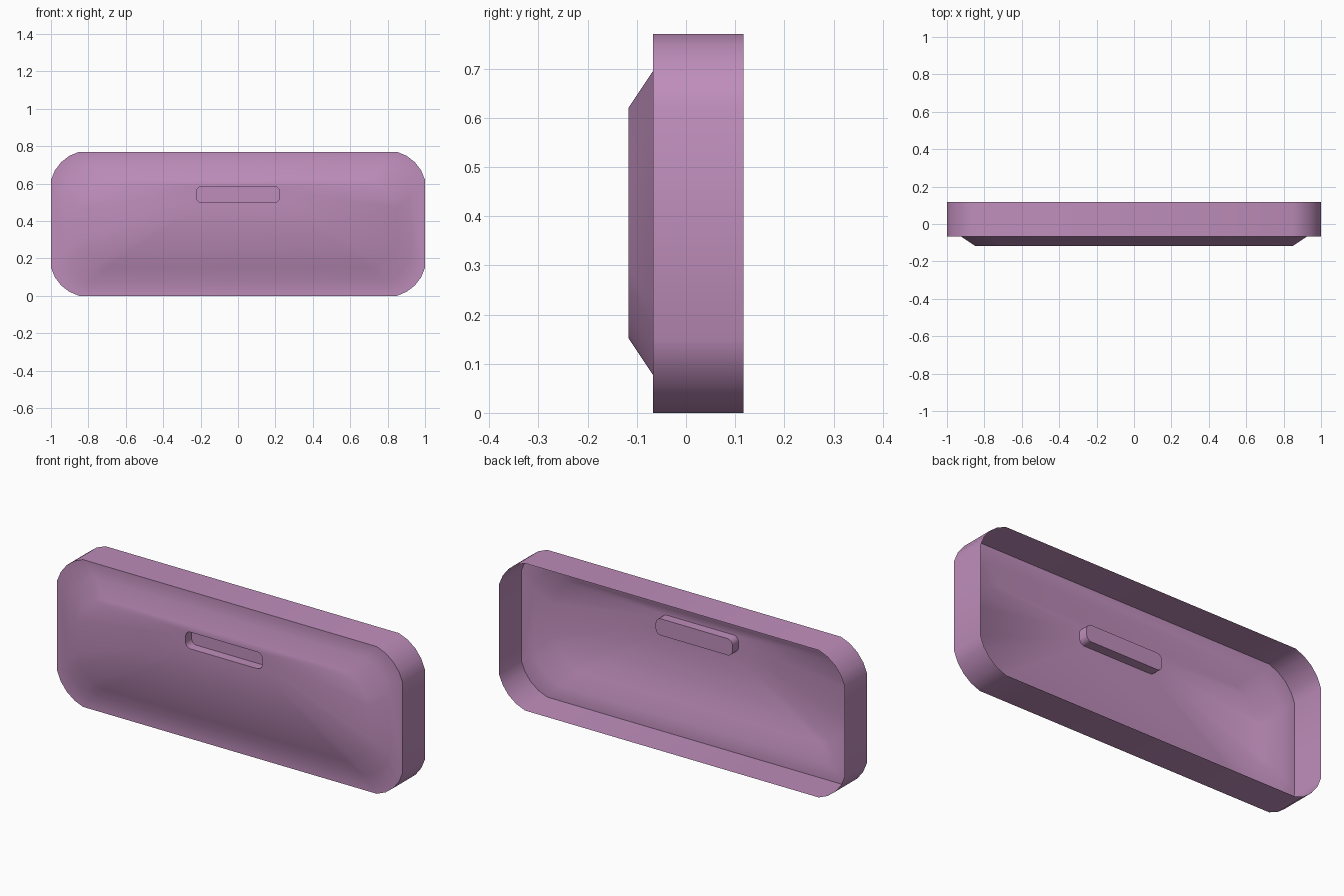
import bpy, bmesh, math
from mathutils import Vector

if "Cube" in bpy.data.objects:
    bpy.data.objects.remove(bpy.data.objects["Cube"])

SEG = 4  # segments per rounded corner


def outline(hx, z0, z1, cut, sweep):
    """Rectangle in XZ with arc corners: each cuts `cut` off both sides, arc spans `sweep` degrees."""
    a = math.radians(sweep) / 2
    r = cut / math.sqrt(2) / math.sin(a)          # arc radius from chord length
    cx, cz = 0.0, (z0 + z1) / 2
    hz = (z1 - z0) / 2
    pts = []
    for k, (sx, sz) in enumerate([(1, 1), (-1, 1), (-1, -1), (1, -1)]):
        mid = math.radians(45 + 90 * k)
        chord = Vector((sx * (hx - cut / 2), sz * (hz - cut / 2)))
        centre = chord - Vector((math.cos(mid), math.sin(mid))) * r * math.cos(a)
        for i in range(SEG + 1):
            t = mid - a + 2 * a * i / SEG
            pts.append((cx + centre.x + r * math.cos(t), cz + centre.y + r * math.sin(t)))
    return pts


# Sheet rings from the open back rim to the floor of the grip pocket: (outline, y)
outer = outline(1.0, 0.0, 0.77, 0.15, 60)
step = outline(0.925, 0.077, 0.695, 0.15, 60)
panel = outline(0.85, 0.152, 0.62, 0.15, 60)
slot = outline(0.222, 0.498, 0.585, 0.027, 80)
rings = [(outer, 0.117), (outer, -0.067), (step, -0.067),
         (panel, -0.117), (slot, -0.117), (slot, -0.067)]

bm = bmesh.new()
loops = [[bm.verts.new((x, y, z)) for x, z in pts] for pts, y in rings]
for a, b in zip(loops, loops[1:]):
    n = len(a)
    for i in range(n):
        j = (i + 1) % n
        bm.faces.new((a[i], b[i], b[j], a[j]))
# Pocket floor
bm.faces.new(loops[-1])
bmesh.ops.recalc_face_normals(bm, faces=bm.faces)
# Front faces look towards -y
bm.faces.ensure_lookup_table()
if bm.faces[-1].normal.y > 0:
    bmesh.ops.reverse_faces(bm, faces=bm.faces)

mesh = bpy.data.meshes.new("cover_panel")
bm.to_mesh(mesh)
bm.free()
cover = bpy.data.objects.new("cover_panel", mesh)
bpy.context.collection.objects.link(cover)

# Mauve finish
mat = bpy.data.materials.new("mauve")
mat.diffuse_color = (0.52, 0.27, 0.50, 1)
mat.use_nodes = True
mat.node_tree.nodes["Principled BSDF"].inputs["Base Color"].default_value = mat.diffuse_color
mesh.materials.append(mat)

# Smooth corners, sharp folds
bpy.context.view_layer.objects.active = cover
cover.select_set(True)
bpy.ops.object.shade_smooth_by_angle(angle=math.radians(30))
